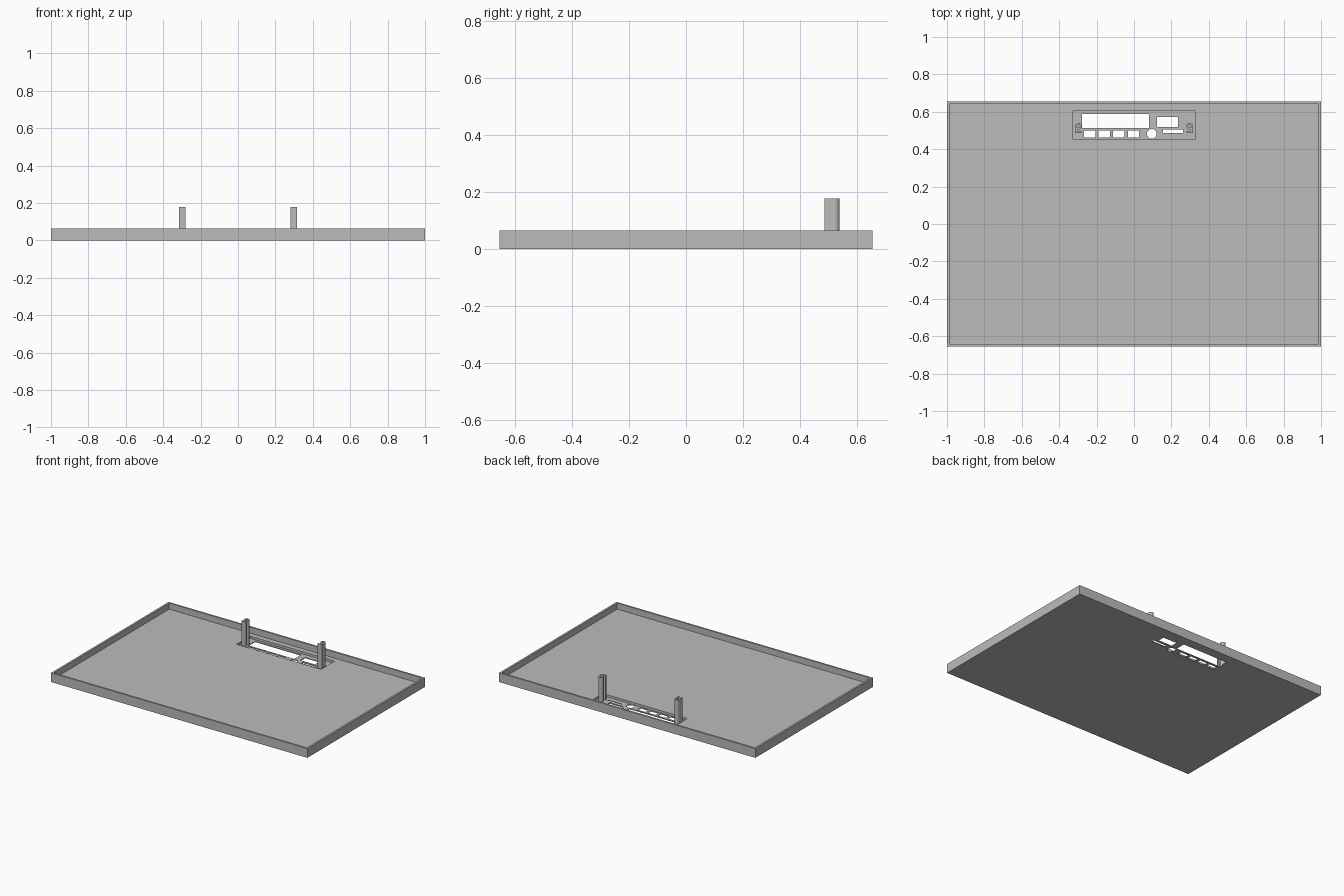
import bpy
import bmesh
from mathutils import Matrix

if "Cube" in bpy.data.objects:
    bpy.data.objects.remove(bpy.data.objects["Cube"], do_unlink=True)

GREY = (0.5, 0.5, 0.5, 1)
grey = bpy.data.materials.new("plain grey")
grey.use_nodes = True
grey.diffuse_color = GREY
grey.node_tree.nodes["Principled BSDF"].inputs["Base Color"].default_value = GREY

TOP, RIM = 0.065, 0.013        # tray height and wall thickness
FLOOR, PANEL = 0.022, 0.006    # floor and thinned panel thickness
POST_TOP = 0.178


def finish(name, bm):
    mesh = bpy.data.meshes.new(name)
    bm.to_mesh(mesh)
    bm.free()
    mesh.materials.append(grey)
    ob = bpy.data.objects.new(name, mesh)
    bpy.context.scene.collection.objects.link(ob)
    return ob


def box(name, x0, x1, y0, y1, z0, z1):
    bm = bmesh.new()
    place = Matrix.Translation(((x0 + x1) / 2, (y0 + y1) / 2, (z0 + z1) / 2))
    size = Matrix.Diagonal((x1 - x0, y1 - y0, z1 - z0, 1))
    bmesh.ops.create_cube(bm, size=1, matrix=place @ size)
    return finish(name, bm)


def cylinder(name, x, y, r, z0, z1, sides=32):
    bm = bmesh.new()
    bmesh.ops.create_cone(bm, cap_ends=True, segments=sides, radius1=r, radius2=r,
                          depth=z1 - z0, matrix=Matrix.Translation((x, y, (z0 + z1) / 2)))
    return finish(name, bm)


def combine(ob, tool, operation):
    """Apply a boolean and discard the helper."""
    tool.hide_render = True
    mod = ob.modifiers.new("shape", "BOOLEAN")
    mod.operation, mod.object, mod.solver = operation, tool, "EXACT"
    bpy.context.view_layer.objects.active = ob
    bpy.ops.object.modifier_apply(modifier=mod.name)
    bpy.data.objects.remove(tool, do_unlink=True)


# Shallow tray, hollowed, with a thinned panel area near the back
W, D = 1.0, 0.655
tray = box("tray", -W, W, -D, D, 0, TOP)
combine(tray, box("hollow", RIM - W, W - RIM, RIM - D, D - RIM, FLOOR, 0.2), "DIFFERENCE")
combine(tray, box("recess", -0.33, 0.33, 0.455, 0.605, PANEL, 0.2), "DIFFERENCE")

# Openings through the panel: display, socket, slot, four buttons, round knob
openings = [(-0.278, 0.08, 0.513, 0.588), (0.123, 0.235, 0.519, 0.572),
            (0.155, 0.262, 0.487, 0.505)]
openings += [(-0.267 + 0.078 * i, -0.206 + 0.078 * i, 0.463, 0.5) for i in range(4)]
for rect in openings:
    combine(tray, box("opening", *rect, -0.1, 0.1), "DIFFERENCE")
combine(tray, cylinder("knob_hole", 0.095, 0.482, 0.026, -0.1, 0.1), "DIFFERENCE")

# Mounting posts: hollow screw boss with an outer web and a small foot
for side, name in ((1, "left_post"), (-1, "right_post")):
    def web(x0, x1, y0, y1):
        a, b = sorted((side * x0, side * x1))
        return box("web", a, b, y0, y1, PANEL, POST_TOP)

    post = cylinder(name, side * 0.2975, 0.5225, 0.0175, PANEL, POST_TOP, 24)
    combine(post, web(0.301, 0.315, 0.487, 0.5225), "UNION")
    combine(post, web(0.280, 0.315, 0.487, 0.496), "UNION")
    combine(post, cylinder("screw_hole", side * 0.2975, 0.5225, 0.008, 0.03, 0.3, 16),
            "DIFFERENCE")
    bpy.ops.object.select_all(action="DESELECT")
    post.select_set(True)
    bpy.context.view_layer.objects.active = post
    bpy.ops.object.shade_smooth_by_angle()
